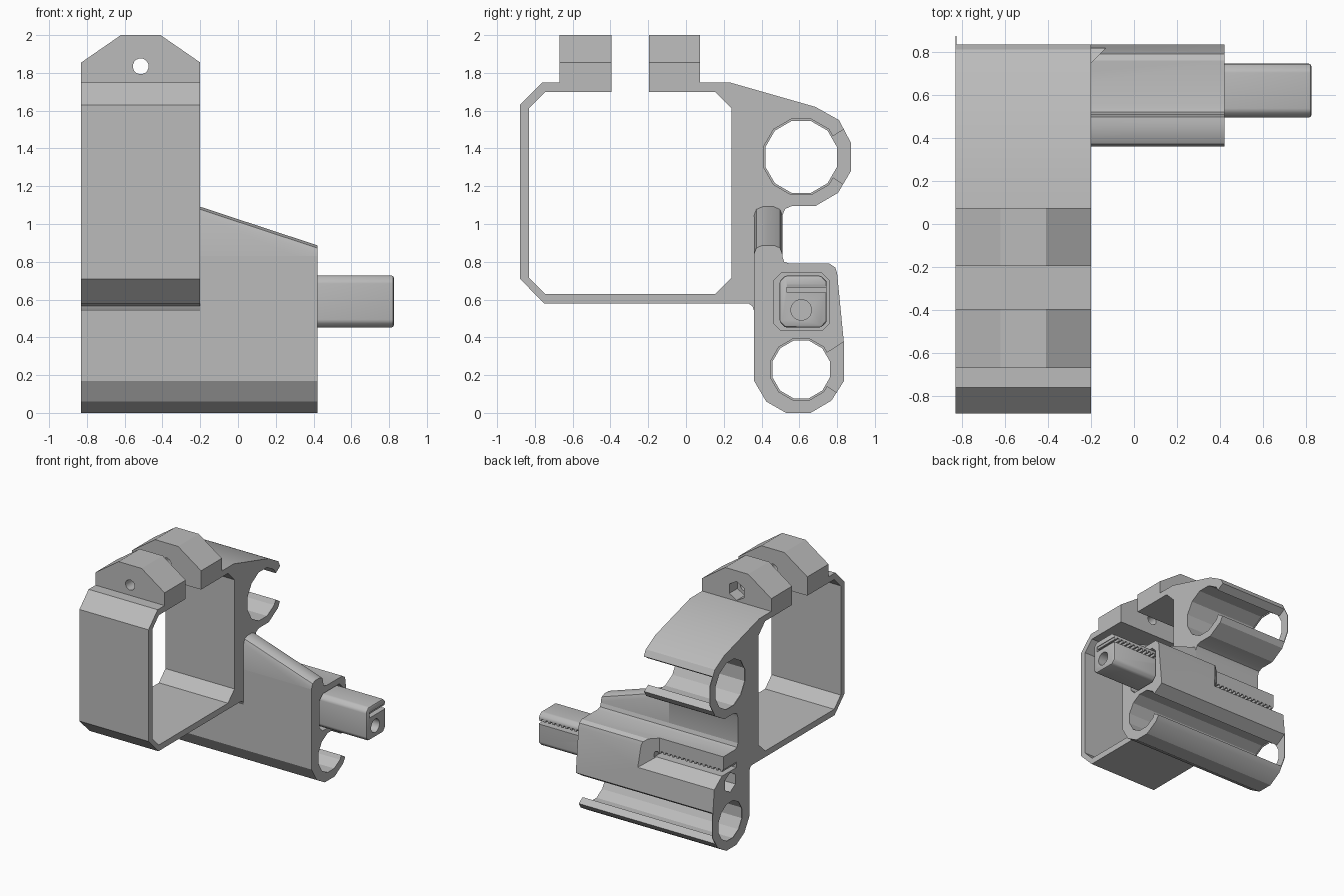
import bpy, bmesh, math

cube = bpy.data.objects.get("Cube")
if cube:
    bpy.data.objects.remove(cube, do_unlink=True)

grey = bpy.data.materials.new("plain_grey")
grey.use_nodes = True
grey.diffuse_color = (0.5, 0.5, 0.5, 1)
grey.node_tree.nodes["Principled BSDF"].inputs["Base Color"].default_value = (0.5, 0.5, 0.5, 1)

LEFT, MID, RIGHT = -0.83, -0.20, 0.42     # x of the frame end, frame inner end, carriage end
ROD_Y = 0.61
TOP_ROD, LOW_ROD, SCREW_Z = 1.355, 0.23, 0.545


def prism(name, pts, a, b, axis="x", move=None):
    """Extrude a 2D outline from a to b; move can adjust each vertex."""
    bm = bmesh.new()
    rings = []
    for t in (a, b):
        rings.append([bm.verts.new((t, u, v) if axis == "x" else (u, t, v)) for u, v in pts])
    n = len(pts)
    bm.faces.new(rings[0])
    bm.faces.new(rings[1])
    for i in range(n):
        j = (i + 1) % n
        bm.faces.new((rings[0][i], rings[0][j], rings[1][j], rings[1][i]))
    if move:
        for v in bm.verts:
            move(v.co)
    bmesh.ops.recalc_face_normals(bm, faces=bm.faces)
    mesh = bpy.data.meshes.new(name)
    bm.to_mesh(mesh)
    bm.free()
    mesh.materials.append(grey)
    ob = bpy.data.objects.new(name, mesh)
    bpy.context.collection.objects.link(ob)
    return ob


def ngon(cu, cv, r, n):
    step = 2 * math.pi / n
    return [(cu + r * math.cos((i + 0.5) * step), cv + r * math.sin((i + 0.5) * step)) for i in range(n)]


def chamfered(u0, u1, v0, v1, c):
    return [(u0 + c, v0), (u1 - c, v0), (u1, v0 + c), (u1, v1 - c),
            (u1 - c, v1), (u0 + c, v1), (u0, v1 - c), (u0, v0 + c)]


def apply_mod(ob, mod):
    with bpy.context.temp_override(object=ob, active_object=ob, selected_objects=[ob]):
        bpy.ops.object.modifier_apply(modifier=mod.name)


def cut(ob, *cutters):
    for c in cutters:
        c.hide_render = True
        mod = ob.modifiers.new("cut", "BOOLEAN")
        mod.operation = "DIFFERENCE"
        mod.solver = "EXACT"
        mod.object = c
        apply_mod(ob, mod)
        bpy.data.objects.remove(c, do_unlink=True)


def clip_bore(ob, z, r):
    """Rod bore open to the back, with a thin closed rim at the left end."""
    rim = LEFT + 0.006
    h = 0.5 * math.tan(math.radians(33))
    wedge = [(ROD_Y, z), (ROD_Y + 0.5, z - h), (ROD_Y + 0.5, z + h)]
    cut(ob,
        prism("rim_hole", ngon(ROD_Y, z, r - 0.01, 12), -1, 1),
        prism("bore", ngon(ROD_Y, z, r, 12), rim, 1),
        prism("mouth", wedge, rim, 1))


def toothed_slit(x0, x1, y0, y1):
    """Belt slit with teeth along its upper side."""
    pitch, low, high = 0.04, 0.637, 0.663
    pts = [(x1, low), (x0, low)]
    for i in range(int(round((x1 - x0) / pitch))):
        x = x0 + i * pitch
        pts += [(x, high), (x + pitch * 0.4, high),
                (x + pitch * 0.5, high + 0.018), (x + pitch * 0.9, high + 0.018)]
    pts.append((x1, high))
    return prism("belt_slit", pts, y0, y1, "y")


# Clamp frame with the upper rod holder
frame_outline = [
    (-0.75, 0.58), (-0.88, 0.71), (-0.88, 1.63), (-0.76, 1.75), (0.23, 1.75),
    (0.685, 1.62), (0.81, 1.55), (0.873, 1.43), (0.873, 1.28), (0.805, 1.165),
    (0.685, 1.095), (0.56, 1.095), (0.525, 1.08), (0.51, 1.045), (0.51, 0.80),
    (0.44, 0.76), (0.44, 0.55), (0.40, 0.50), (0.36, 0.54), (0.352, 0.565), (0.33, 0.58)]
frame = prism("clamp_frame", frame_outline, LEFT, MID)
cut(frame,
    prism("window", chamfered(-0.83, 0.24, 0.63, 1.70, 0.085), -1, 0),
    prism("split", [(-0.395, 1.6), (-0.195, 1.6), (-0.195, 2.1), (-0.395, 2.1)], -1, 0))
clip_bore(frame, TOP_ROD, 0.207)

# Clamp lugs with the bolt hole and a nut recess in the rear one
BOLT_X, BOLT_Z = -0.515, 1.835
lug_outline = [(LEFT, 1.70), (MID, 1.70), (MID, 1.855), (-0.41, 2.0), (-0.62, 2.0), (LEFT, 1.855)]
lugs = []
for name, y0, y1 in (("front_lug", -0.67, -0.395), ("rear_lug", -0.195, 0.075)):
    lug = prism(name, lug_outline, y0, y1, "y")
    cut(lug, prism("bolt_hole", ngon(BOLT_X, BOLT_Z, 0.042, 16), -1, 1, "y"))
    lugs.append(lug)
cut(lugs[1], prism("nut_recess", ngon(BOLT_X, BOLT_Z, 0.078, 6), -0.03, 0.2, "y"))

# Lower carriage with the lower rod holder
carriage_outline = [
    (0.36, 0.17), (0.425, 0.06), (0.53, 0), (0.66, 0), (0.77, 0.065), (0.837, 0.17),
    (0.837, 0.36), (0.80, 0.74), (0.79, 0.77), (0.76, 0.79), (0.55, 0.79), (0.52, 0.80),
    (0.51, 0.83), (0.36, 0.83)]
carriage = prism("carriage", carriage_outline, LEFT, RIGHT)
clip_bore(carriage, LOW_ROD, 0.168)


# Belt pocket at the back with a slanted end, the belt slit, tensioner channel and screw hole
def slant(co):
    if co.x > -0.5:
        co.x = -0.13 + (co.y - 0.82)


cut(carriage,
    prism("belt_pocket", [(0.70, 0.65), (0.95, 0.4625), (0.95, 0.9), (0.70, 0.9)], -1, 0, "x", slant),
    toothed_slit(-0.86, -0.22, 0.53, 0.75),
    prism("channel", chamfered(0.463, 0.76, 0.435, 0.74, 0.04), -0.05, 0.6),
    prism("screw_hole", ngon(ROD_Y, SCREW_Z, 0.05, 16), -1, 0.1),
    prism("hex_recess", ngon(ROD_Y, SCREW_Z, 0.08, 6), -1, -0.68))


# Sloping web that joins the carriage to the frame
def slope(co):
    if co.x > 0 and co.z > 0.95:
        co.z -= 0.205


web_outline = [(0.36, 0.78), (0.51, 0.78), (0.51, 1.045), (0.498, 1.078), (0.465, 1.092),
               (0.405, 1.092), (0.372, 1.078), (0.36, 1.045)]
web = prism("sloping_web", web_outline, MID - 0.002, RIGHT, "x", slope)

# Sliding belt tensioner
tensioner = prism("belt_tensioner", chamfered(0.495, 0.745, 0.452, 0.727, 0.03), 0.0, 0.825)
bevel = tensioner.modifiers.new("soft_edges", "BEVEL")
bevel.width = 0.012
bevel.segments = 2
apply_mod(tensioner, bevel)
cut(tensioner,
    prism("screw_hole", ngon(ROD_Y, SCREW_Z, 0.055, 16), 0.5, 1),
    toothed_slit(0.28, 0.84, 0.535, 0.80))

# Crisp shading on flats, smooth on rounded edges
for ob in (frame, carriage, web, tensioner, *lugs):
    bpy.ops.object.select_all(action="DESELECT")
    ob.select_set(True)
    bpy.context.view_layer.objects.active = ob
    bpy.ops.object.shade_smooth_by_angle(angle=math.radians(28))
